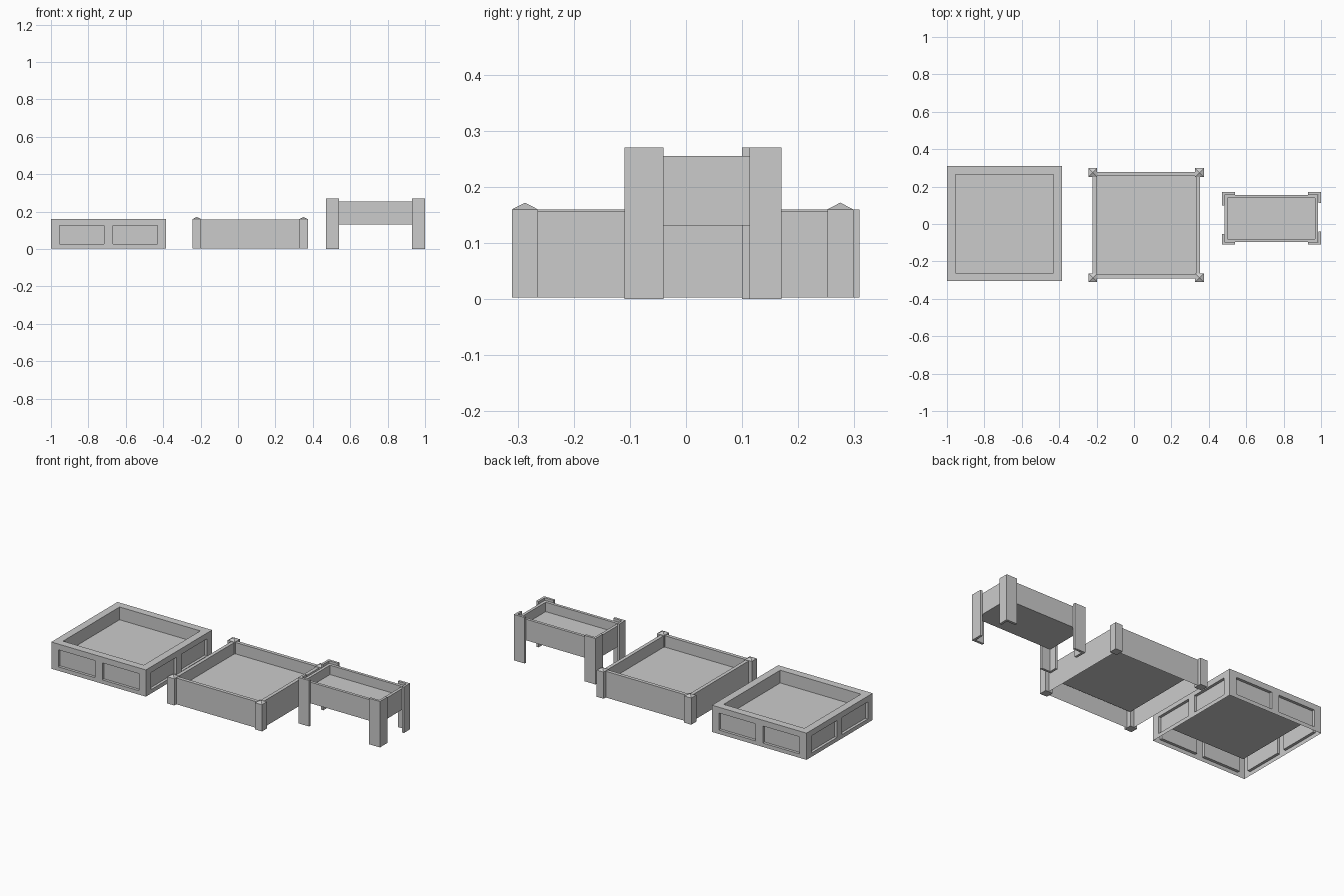
import bpy, bmesh
from mathutils import Matrix, Vector

if "Cube" in bpy.data.objects:
    bpy.data.objects.remove(bpy.data.objects["Cube"])


def finish(bm, name, merge=True):
    if merge:
        bmesh.ops.remove_doubles(bm, verts=bm.verts, dist=0.0002)
    bmesh.ops.recalc_face_normals(bm, faces=bm.faces)
    me = bpy.data.meshes.new(name)
    bm.to_mesh(me)
    bm.free()
    ob = bpy.data.objects.new(name, me)
    bpy.context.collection.objects.link(ob)
    return ob


def rings(bm, x0, x1, y0, y1, levels, closed=False):
    """Stack rectangular loops of (inset, z); the last one is capped as the floor."""
    loops = []
    for d, z in levels:
        pts = [(x0 + d, y0 + d), (x1 - d, y0 + d), (x1 - d, y1 - d), (x0 + d, y1 - d)]
        loops.append([bm.verts.new((x, y, z)) for x, y in pts])
    for a, b in zip(loops, loops[1:]):
        for i in range(4):
            j = (i + 1) % 4
            bm.faces.new((a[i], a[j], b[j], b[i]))
    bm.faces.new(loops[-1])
    if closed:
        bm.faces.new(loops[0][::-1])


def box(bm, x0, x1, y0, y1, z0, z1):
    rings(bm, x0, x1, y0, y1, [(0, z0), (0, z1)], closed=True)


# Panelled planter: rim and floor, plus four sides with two recessed panels each
Z0, Z1 = 0.003, 0.16
h = 0.3075
cx, cy = -0.6925, 0.0015
bm = bmesh.new()
rings(bm, cx - h, cx + h, cy - h, cy + h, [(0, Z1), (0.045, Z1), (0.045, 0.085)])
xs = [-h, -0.262, -0.024, 0.024, 0.262, h]
zs = [Z0, 0.026, 0.126, Z1]
for turn in range(4):
    rot = Matrix.Translation((cx, cy, 0)) @ Matrix.Rotation(turn * 1.5707963, 4, 'Z')
    grid = [[bm.verts.new(rot @ Vector((x, -h, z))) for x in xs] for z in zs]
    panels = []
    for r in range(3):
        for c in range(5):
            f = bm.faces.new((grid[r][c], grid[r][c + 1], grid[r + 1][c + 1], grid[r + 1][c]))
            if r == 1 and c in (1, 3):
                panels.append(f)
    inward = rot.to_3x3() @ Vector((0, 0.016, 0))
    for f in panels:
        ext = bmesh.ops.extrude_face_region(bm, geom=[f])
        new = [v for v in ext['geom'] if isinstance(v, bmesh.types.BMVert)]
        bmesh.ops.translate(bm, verts=new, vec=inward)
        if f.is_valid:
            bmesh.ops.delete(bm, geom=[f], context='FACES_ONLY')
finish(bm, "panelled_planter")

# Square planter body
bm = bmesh.new()
rings(bm, -0.222, 0.352, -0.291, 0.278,
      [(0, Z0), (0, 0.157), (0.021, 0.157), (0.021, 0.09)])
finish(bm, "square_planter_body")

# Corner posts with pyramid caps
for sx, x in (("left", -0.22), ("right", 0.35)):
    for sy, y in (("front", -0.287), ("back", 0.275)):
        bm = bmesh.new()
        w = 0.0232
        rings(bm, x - w, x + w, y - w, y + w,
              [(0, Z0), (0, 0.16), (w - 0.00005, 0.172)], closed=True)
        finish(bm, f"{sy}_{sx}_post")

# Raised planter trough
bm = bmesh.new()
rings(bm, 0.484, 0.985, -0.096, 0.156,
      [(0, 0.131), (0, 0.255), (0.017, 0.255), (0.017, 0.2)], closed=True)
finish(bm, "raised_planter_trough")

# L-shaped legs of two planks; the pair on the other diagonal is turned half round
c = Vector((0.735, 0.03, 0))
t = 0.014
for half, names in enumerate((("front_right_leg", "front_left_leg"),
                              ("back_left_leg", "back_right_leg"))):
    turn = Matrix.Translation(c) @ Matrix.Rotation(half * 3.14159265, 4, 'Z') @ Matrix.Translation(-c)
    planks = (((0.93, 1.0, -0.11, -0.11 + t), (1.0 - t, 1.0, -0.11 + t, -0.04)),
              ((0.47 + t, 0.54, -0.11, -0.11 + t), (0.47, 0.47 + t, -0.11, -0.053)))
    for name, pair in zip(names, planks):
        bm = bmesh.new()
        for p in pair:
            box(bm, *p, 0.0, 0.27)
        bmesh.ops.transform(bm, matrix=turn, verts=bm.verts)
        finish(bm, name, merge=False)
